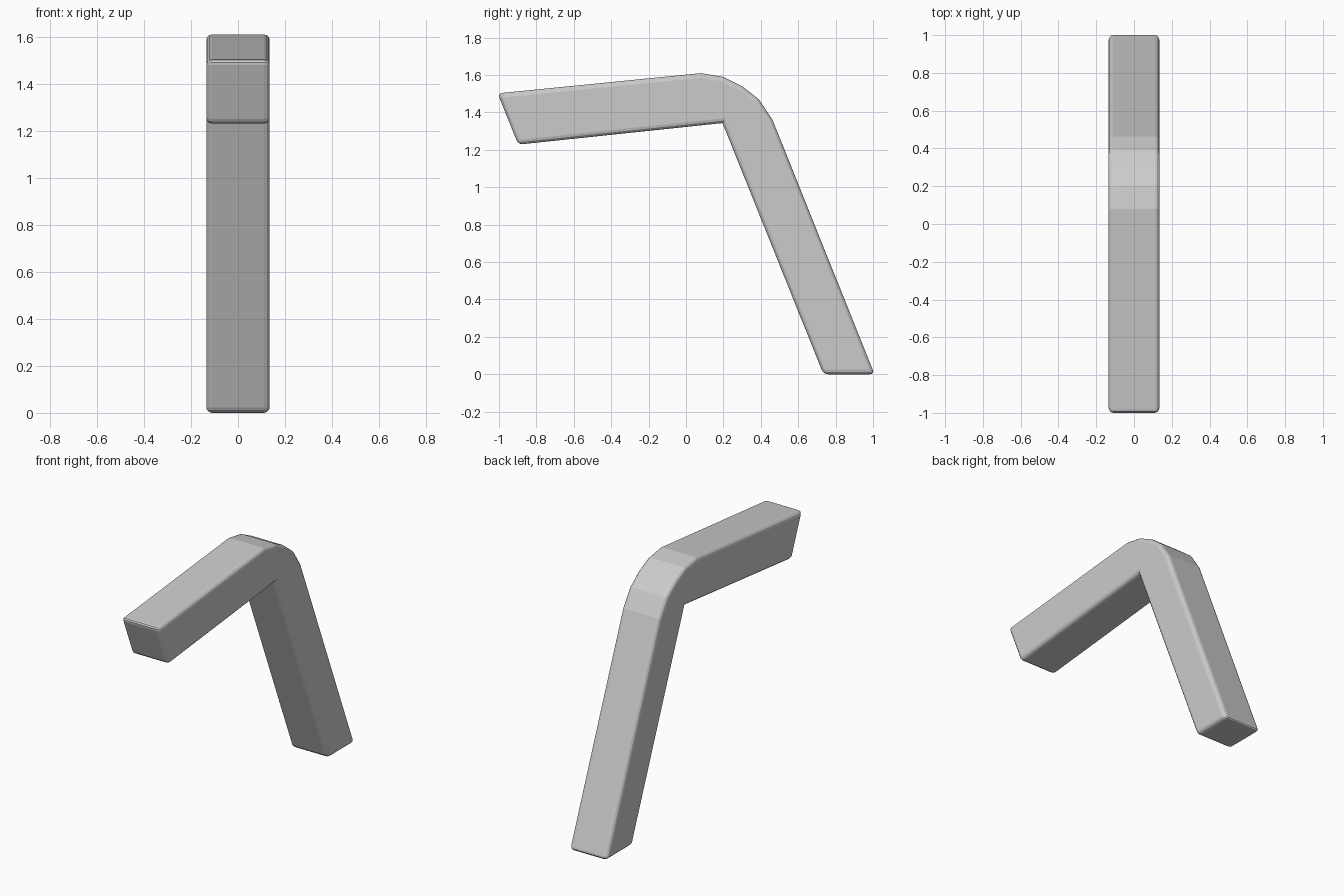
import bpy, bmesh

if "Cube" in bpy.data.objects:
    bpy.data.objects.remove(bpy.data.objects["Cube"])

HALF_WIDTH = 0.135
# Side profile (y, z): flat arm, faceted outer bend, slanted leg
profile = [(-1.007, 1.502), (-0.897, 1.228), (0.195, 1.343), (0.735, 0.0),
           (1.008, 0.0), (0.463, 1.36), (0.39, 1.47), (0.30, 1.54),
           (0.20, 1.59), (0.08, 1.61)]

# Extrude the profile across x
bm = bmesh.new()
face = bm.faces.new([bm.verts.new((-HALF_WIDTH, y, z)) for y, z in profile])
ext = bmesh.ops.extrude_face_region(bm, geom=[face])
verts = [g for g in ext["geom"] if isinstance(g, bmesh.types.BMVert)]
bmesh.ops.translate(bm, verts=verts, vec=(2 * HALF_WIDTH, 0, 0))
bmesh.ops.recalc_face_normals(bm, faces=bm.faces)

# Round the convex outer edges, leaving the bend facets and inner corner crisp
sharp = [e for e in bm.edges if e.calc_face_angle_signed() > 0.65]
bmesh.ops.bevel(bm, geom=sharp, offset=0.025, offset_type='OFFSET',
                segments=3, profile=0.5, affect='EDGES')

mesh = bpy.data.meshes.new("bent_bar")
bm.to_mesh(mesh)
bm.free()
bar = bpy.data.objects.new("bent_bar", mesh)
bpy.context.collection.objects.link(bar)
